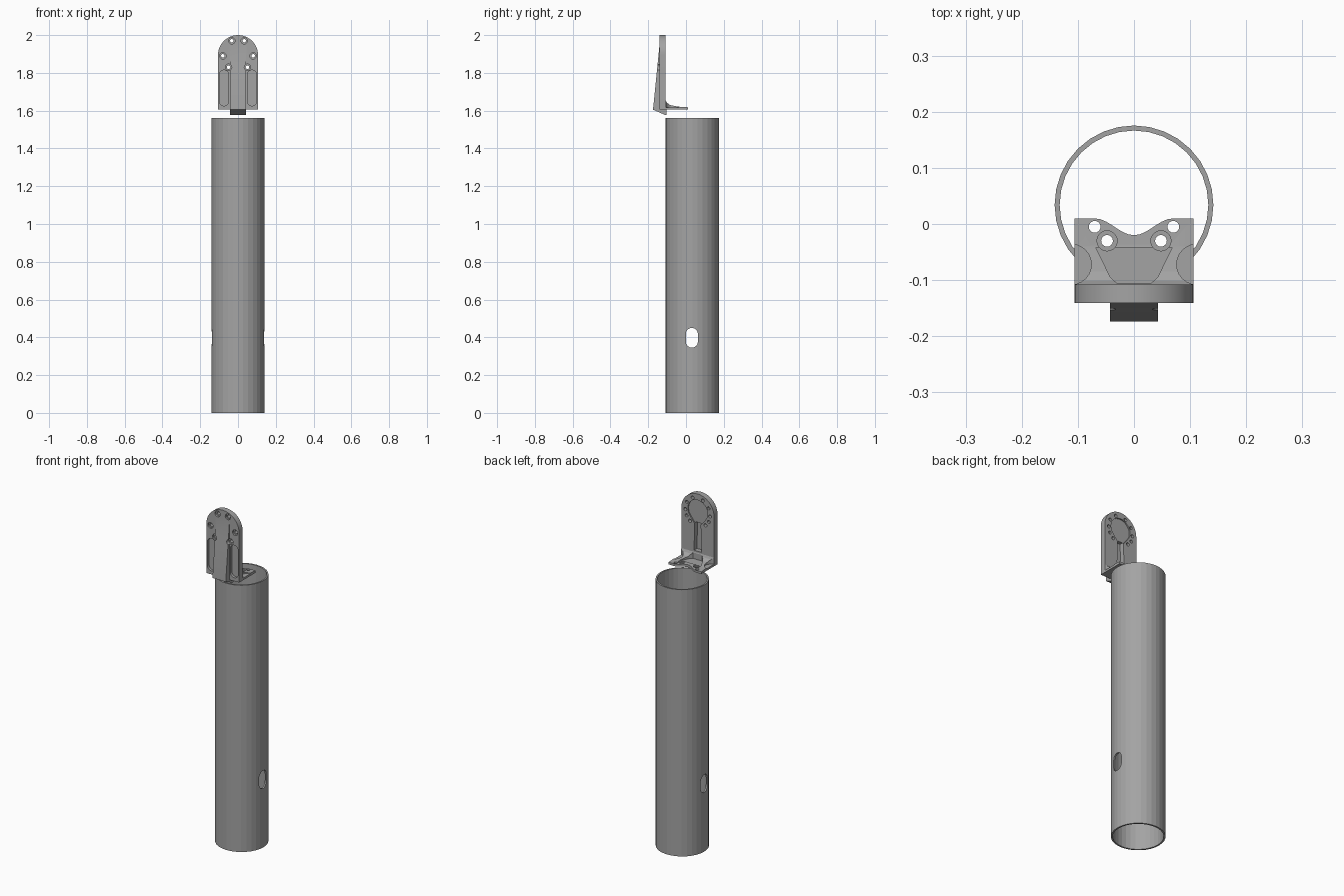
import bpy, bmesh
from math import sin, cos, pi

if "Cube" in bpy.data.objects:
    bpy.data.objects.remove(bpy.data.objects["Cube"])

AXES = {'X': lambda a, b, t: (t, a, b),
        'Y': lambda a, b, t: (a, t, b),
        'Z': lambda a, b, t: (a, b, t)}

# Dark grey shared by both parts
grey = bpy.data.materials.new("dark_grey")
grey.diffuse_color = (0.37, 0.37, 0.37, 1)
grey.use_nodes = True
grey.node_tree.nodes["Principled BSDF"].inputs["Base Color"].default_value = grey.diffuse_color


def prism(name, outline, axis, lo, hi):
    """Extrude a 2D outline along an axis."""
    bm = bmesh.new()
    put = AXES[axis]
    low = [bm.verts.new(put(a, b, lo)) for a, b in outline]
    top = [bm.verts.new(put(a, b, hi)) for a, b in outline]
    n = len(outline)
    bm.faces.new(low)
    bm.faces.new(top)
    for i in range(n):
        j = (i + 1) % n
        bm.faces.new((low[i], low[j], top[j], top[i]))
    bmesh.ops.recalc_face_normals(bm, faces=bm.faces)
    me = bpy.data.meshes.new(name)
    bm.to_mesh(me)
    bm.free()
    me.materials.append(grey)
    ob = bpy.data.objects.new(name, me)
    bpy.context.collection.objects.link(ob)
    return ob


def arc(cx, cy, r, a0=0.0, a1=2 * pi, n=24, closed=True):
    d = n if closed else n - 1
    return [(cx + r * cos(a0 + (a1 - a0) * i / d),
             cy + r * sin(a0 + (a1 - a0) * i / d)) for i in range(n)]


def stadium(cx, lo, hi, r):
    return (arc(cx, hi - r, r, 0, pi, 9, False) +
            arc(cx, lo + r, r, pi, 2 * pi, 9, False))


def combine(target, tool, op='DIFFERENCE'):
    m = target.modifiers.new(op.title(), 'BOOLEAN')
    m.operation, m.solver, m.object = op, 'EXACT', tool
    bpy.context.view_layer.objects.active = target
    bpy.ops.object.modifier_apply(modifier=m.name)
    bpy.data.objects.remove(tool)


def smooth(ob):
    bpy.ops.object.select_all(action='DESELECT')
    ob.select_set(True)
    bpy.context.view_layer.objects.active = ob
    bpy.ops.object.shade_smooth_by_angle(angle=0.4)


# Hollow faceted tube with a slot through both sides
tube = prism("tube", arc(0, 0.034, 0.1415, n=32), 'Z', 0, 1.56)
combine(tube, prism("bore", arc(0, 0.034, 0.1325, n=32), 'Z', -0.1, 1.7))
combine(tube, prism("slot", stadium(0.031, 0.345, 0.45, 0.032), 'X', -0.3, 0.3))

# Upright plate with a round top
outline = arc(0, 1.894, 0.106, 0, pi, 25, False) + [(-0.106, 1.605), (0.106, 1.605)]
bracket = prism("bracket", outline, 'Y', -0.141, -0.108)

# Tapered rib with hooked foot
combine(bracket, prism("rib", [(-0.141, 1.94), (-0.174, 1.612), (-0.174, 1.605),
                               (-0.112, 1.578), (-0.104, 1.578), (-0.104, 1.606),
                               (-0.115, 1.63), (-0.115, 1.94)],
                       'X', -0.043, 0.043), 'UNION')

# Shelf with a filleted root
combine(bracket, prism("shelf", [(-0.13, 1.605), (0.01, 1.605), (0.01, 1.618),
                                 (-0.04, 1.621), (-0.085, 1.63), (-0.102, 1.643),
                                 (-0.11, 1.66), (-0.13, 1.66)],
                       'X', -0.1058, 0.1058), 'UNION')

# Curved notch in the free edge, funnel-shaped hollow behind it
edge = [(x / 100, -0.005 - 0.015 * cos(pi * x / 7)) for x in range(-7, 8)]
combine(bracket, prism("notch", edge + [(0.07, 0.05), (-0.07, 0.05)], 'Z', 1.5, 1.7))
combine(bracket, prism("funnel", [(-0.068, -0.042), (-0.042, -0.095), (-0.03, -0.106),
                                  (0.03, -0.106), (0.042, -0.095), (0.068, -0.042)],
                       'Z', 1.6165, 1.68))

# Recesses in the plate's back: teardrop seat and central channel
seat = arc(0, 1.9, 0.064, -0.7, pi + 0.7, 25, False) + [(-0.022, 1.825), (0.022, 1.825)]
combine(bracket, prism("seat", seat, 'Y', -0.115, -0.05))
combine(bracket, prism("channel", [(-0.024, 1.665), (0.024, 1.665), (0.019, 1.83),
                                   (-0.019, 1.83)], 'Y', -0.135, -0.05))

for s in (-1, 1):
    # Front pockets and shelf-side hollows
    combine(bracket, prism("pocket", stadium(s * 0.074, 1.625, 1.815, 0.025),
                           'Y', -0.2, -0.126))
    hollow = arc(s * 0.112, -0.072, 0.036, n=24)
    combine(bracket, prism("hollow", hollow, 'Z', 1.617, 1.655))
    # Plate screw holes with counterbores
    for x, z in ((0.033, 1.97), (0.08, 1.89), (0.05, 1.83)):
        combine(bracket, prism("hole", arc(s * x, z, 0.0095, n=16), 'Y', -0.3, 0))
        combine(bracket, prism("bore", arc(s * x, z, 0.017, n=20), 'Y', -0.3, -0.131))
    # Blind holes on the back
    for x, z in ((0.07, 1.935), (0.072, 1.856)):
        combine(bracket, prism("blind", arc(s * x, z, 0.009, n=16), 'Y', -0.12, 0))
    # Shelf screw holes
    for x, y, r in ((0.07, -0.005, 0.0105), (0.048, -0.03, 0.0105)):
        combine(bracket, prism("hole", arc(s * x, y, r, n=16), 'Z', 1.5, 1.7))
    combine(bracket, prism("bore", arc(s * 0.048, -0.03, 0.018, n=20), 'Z', 1.612, 1.7))

smooth(bracket)
